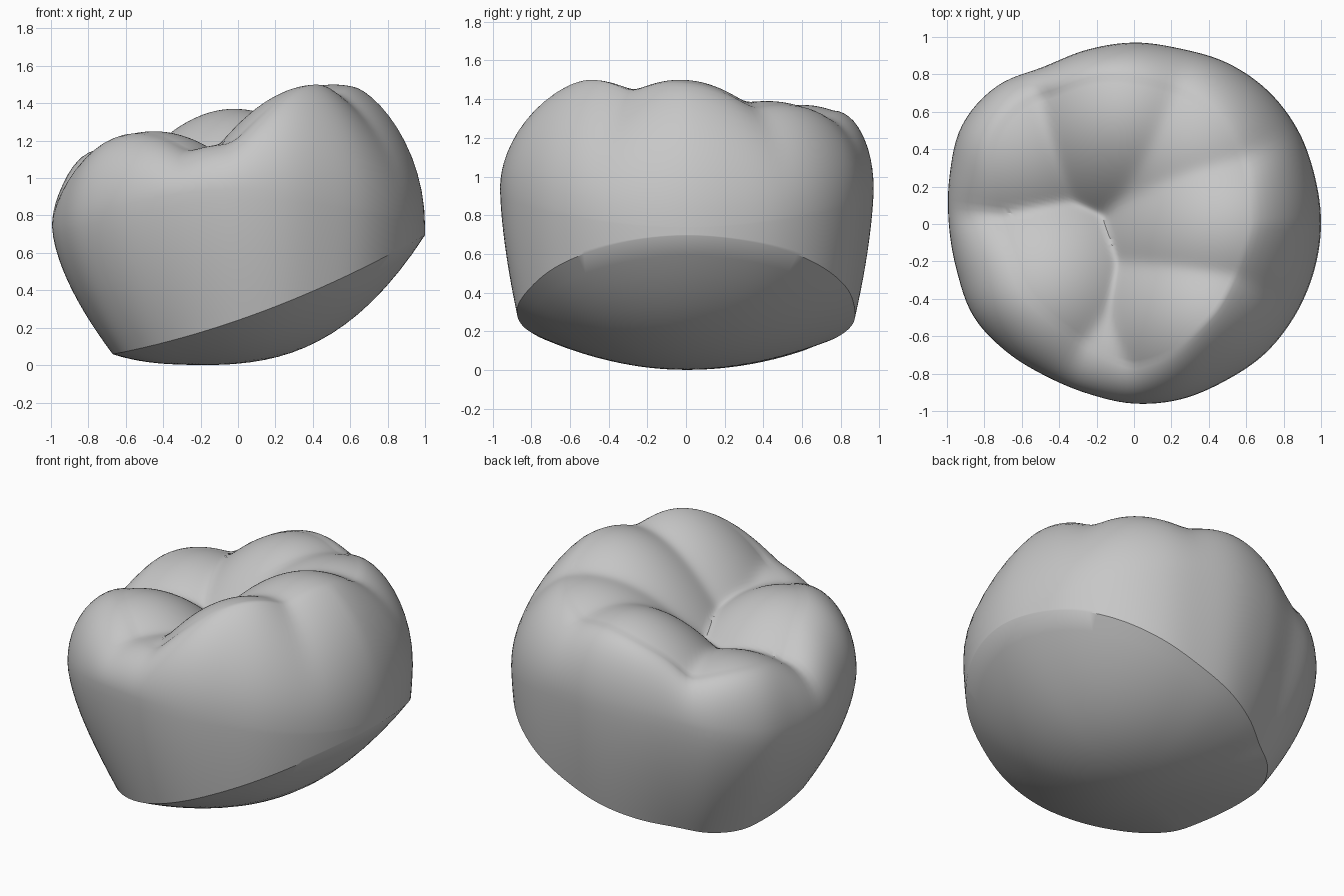
import bpy, bmesh, math

cube = bpy.data.objects.get("Cube")
if cube:
    bpy.data.objects.remove(cube, do_unlink=True)

SEGMENTS = 144
BOWL, WALL, SHOULDER, TOP = 14, 12, 12, 36

# Widest outline as radii at even angles, counter-clockwise from +x
OUTLINE = [1.0, 1.0, 1.01, 1.01, .995, .97, .97, .965, .97, 1.04, 1.06, 1.02,
           .99, .98, .99, .965, .94, .94, .96, .97, .97, .985, .99, .995]

# Cusps and the low front ridge: x, y, height, steepness
CUSPS = [(.43, -.5, 1.5, 1.15), (.51, -.03, 1.5, 1.05), (.38, .42, 1.39, .9),
         (-.02, .6, 1.37, 1.1), (-.6, .43, 1.17, .9), (-.45, -.35, 1.25, 1.0),
         (-.05, -.68, 1.18, .9)]


def outline(a):
    """Smooth closed interpolation of the outline radii."""
    n = len(OUTLINE)
    s = a / math.tau * n
    i, t = int(s), s - int(s)
    p, q, r, w = (OUTLINE[(i + k) % n] for k in (-1, 0, 1, 2))
    return q + .5 * t * (r - p + t * (2 * p - 5 * q + 4 * r - w + t * (3 * (q - r) + w - p)))


def chewing_height(x, y):
    """Soft maximum of the cusp domes, leaving fissures between them."""
    soft = .02
    domes = [h - k * ((x - cx) ** 2 + (y - cy) ** 2) for cx, cy, h, k in CUSPS]
    top = max(domes)
    return top + soft * math.log(sum(math.exp((d - top) / soft) for d in domes))


def bowl_height(x, y):
    return .382 * abs(x + .25) ** 2.8 + .31 * y * y


def column(a):
    """Points from the underside, over the wall, to the middle of the top."""
    c, s = math.cos(a), math.sin(a)
    left, right, front = max(c, 0), max(-c, 0), max(-s, 0)
    belly = outline(a)
    rim = belly * (.89 + .165 * c - .055 * c * c)
    rim_x = rim * c
    rim_z = .24 + .345 * rim_x + .11 * rim_x ** 2
    belly_z = .74 + .2 * s * s
    edge = belly - (.21 + .12 * c * c + .045 * c - .14 * right * s + .1 * left * front)
    edge_z = chewing_height(edge * c, edge * s)
    taper = 1 + .45 * left + .5 * left * front
    gap = rim_z - bowl_height(rim * c, rim * s)
    points = []
    # Shallow bowl underneath
    for i in range(1, BOWL + 1):
        t = i / BOWL
        r = rim * t
        points.append((r, bowl_height(r * c, r * s) + gap * t ** 3))
    # Flaring lower wall
    for i in range(1, WALL + 1):
        t = i / WALL
        points.append((belly - (belly - rim) * (1 - t) ** 1.6,
                       rim_z + (belly_z - rim_z) * t))
    # Rounded shoulder
    for i in range(1, SHOULDER + 1):
        t = i / SHOULDER
        lean = max(math.cos(t * math.pi / 2), 0) ** taper
        points.append((edge + (belly - edge) * lean,
                       belly_z + (edge_z - belly_z) * math.sin(t * math.pi / 2)))
    # Chewing surface
    for i in range(1, TOP):
        r = edge * (1 - i / TOP)
        points.append((r, chewing_height(r * c, r * s)))
    return [(r * c, r * s, z) for r, z in points]


# Crown skin
bm = bmesh.new()
columns = [[bm.verts.new(p) for p in column(math.tau * i / SEGMENTS)]
           for i in range(SEGMENTS)]
bottom = bm.verts.new((0, 0, bowl_height(0, 0)))
pit = bm.verts.new((0, 0, chewing_height(0, 0)))
for i, near in enumerate(columns):
    far = columns[(i + 1) % SEGMENTS]
    bm.faces.new((bottom, far[0], near[0]))
    bm.faces.new((pit, near[-1], far[-1]))
    for j in range(len(near) - 1):
        bm.faces.new((near[j], far[j], far[j + 1], near[j + 1]))
bmesh.ops.recalc_face_normals(bm, faces=bm.faces)
mesh = bpy.data.meshes.new("molar_crown")
bm.to_mesh(mesh)
bm.free()
crown = bpy.data.objects.new("molar_crown", mesh)
bpy.context.collection.objects.link(crown)

# Plain grey finish
grey = bpy.data.materials.new("light_grey")
grey.use_nodes = True
colour = (.57, .57, .57, 1)
grey.diffuse_color = colour
grey.node_tree.nodes["Principled BSDF"].inputs["Base Color"].default_value = colour
mesh.materials.append(grey)

bpy.ops.object.select_all(action='DESELECT')
crown.select_set(True)
bpy.context.view_layer.objects.active = crown
bpy.ops.object.shade_smooth_by_angle(angle=math.radians(35))
